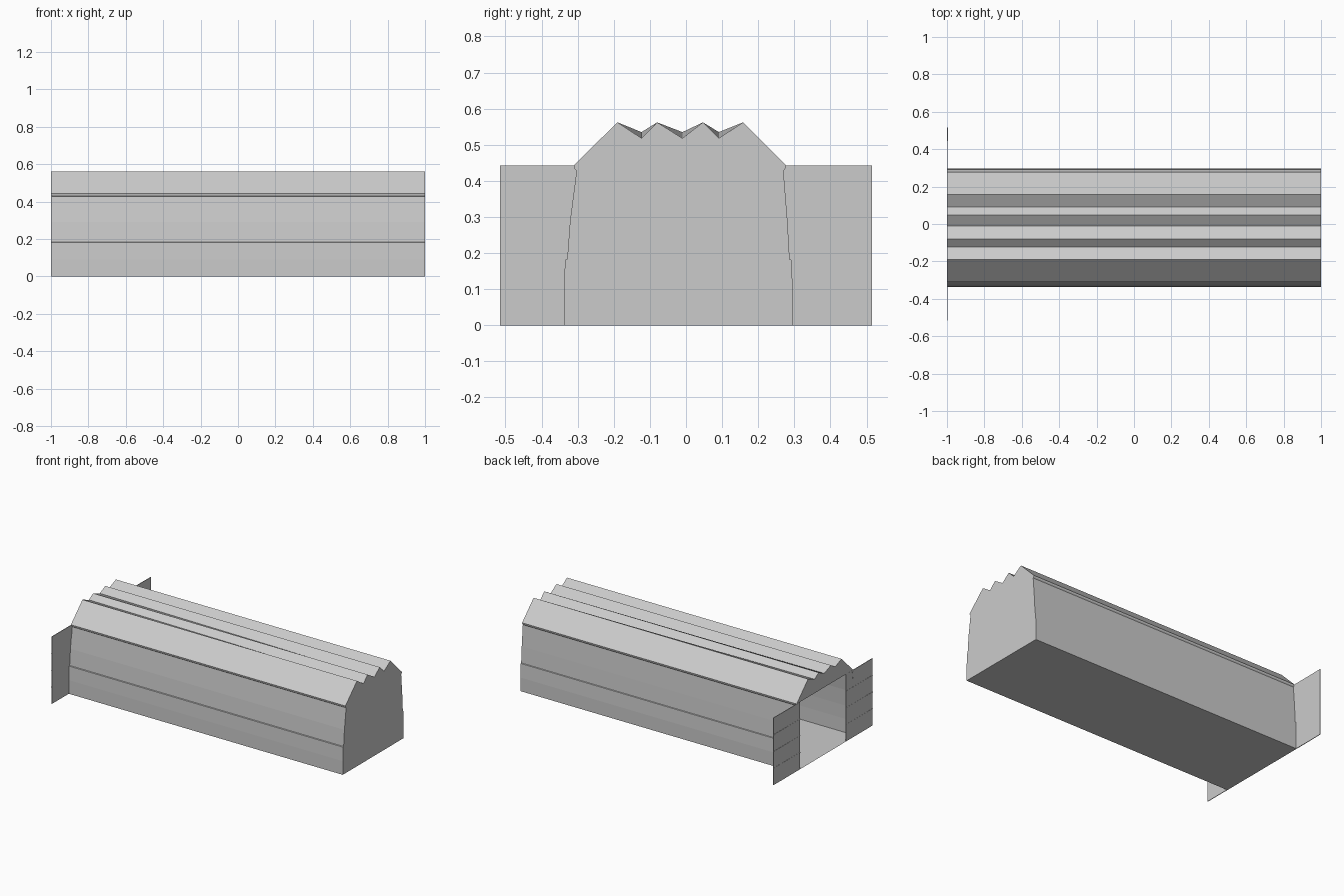
import bpy, bmesh

if "Cube" in bpy.data.objects:
    bpy.data.objects.remove(bpy.data.objects["Cube"])


def make(name, faces):
    """Object from a list of polygons, welded where they touch."""
    bm = bmesh.new()
    for f in faces:
        bm.faces.new([bm.verts.new(p) for p in f])
    bmesh.ops.remove_doubles(bm, verts=bm.verts, dist=1e-5)
    bmesh.ops.recalc_face_normals(bm, faces=bm.faces)
    me = bpy.data.meshes.new(name)
    bm.to_mesh(me)
    bm.free()
    ob = bpy.data.objects.new(name, me)
    bpy.context.collection.objects.link(ob)
    return ob


def loft(name, a, b):
    """Strip of faces between the profile at x=-1 and the one at x=1."""
    A = [(-1, y, z) for y, z in a]
    B = [(1, y, z) for y, z in b]
    return make(name, [(A[i], B[i], B[i + 1], A[i + 1]) for i in range(len(a) - 1)])


def box(name, lo, hi):
    bpy.ops.mesh.primitive_cube_add(size=1, location=[(l + h) / 2 for l, h in zip(lo, hi)])
    ob = bpy.context.object
    ob.name = name
    ob.scale = [h - l for l, h in zip(lo, hi)]
    return ob


# Cross-sections (y, z)
left = [(-0.338, 0), (-0.338, 0.09), (-0.335, 0.181), (-0.329, 0.183),
        (-0.321, 0.29), (-0.303, 0.428), (-0.309, 0.434), (-0.311, 0.443)]
right = [(0.295, 0), (0.296, 0.09), (0.292, 0.181), (0.287, 0.183),
         (0.281, 0.29), (0.27, 0.428), (0.275, 0.434), (0.277, 0.443)]


def roof_profile(valley):
    return [left[-1], (-0.19, 0.562), (-0.123, valley), (-0.08, 0.562), (-0.01, valley),
            (0.047, 0.562), (0.091, valley), (0.158, 0.562), right[-1]]


roof_open, roof_closed = roof_profile(0.535), roof_profile(0.518)

# Stepped side walls, ridged roof and floor
loft("front_side_wall", left, left)
loft("back_side_wall", right, right)
loft("ridged_roof", roof_open, roof_closed)
loft("floor", [left[0], right[0]], [left[0], right[0]])

# Closed end wall and gable over the open doorway
make("end_wall", [[(1, y, z) for y, z in left[:-1] + roof_closed + right[-2::-1]]])
make("doorway_gable", [[(-1, y, z) for y, z in roof_open]])

# Opened sliding doors: a wide leaf and a narrow leaf per side, with rails
for side, s in (("front", -1), ("back", 1)):
    inner, outer = sorted((s * 0.24, s * 0.515))
    joint = -0.31 if s < 0 else 0.445
    leaves = [(inner, joint, -0.998), (joint, outer, -0.997)]
    for i, (y0, y1, x) in enumerate(leaves):
        box(f"{side}_door_leaf_{i}", (x - 0.002, y0, 0), (x + 0.002, y1, 0.442))
        for j in range(1, 4):
            z = 0.11 * j
            box(f"{side}_door_rail_{i}_{j}", (x - 0.003, y0, z - 0.002), (x, y1, z + 0.002))
